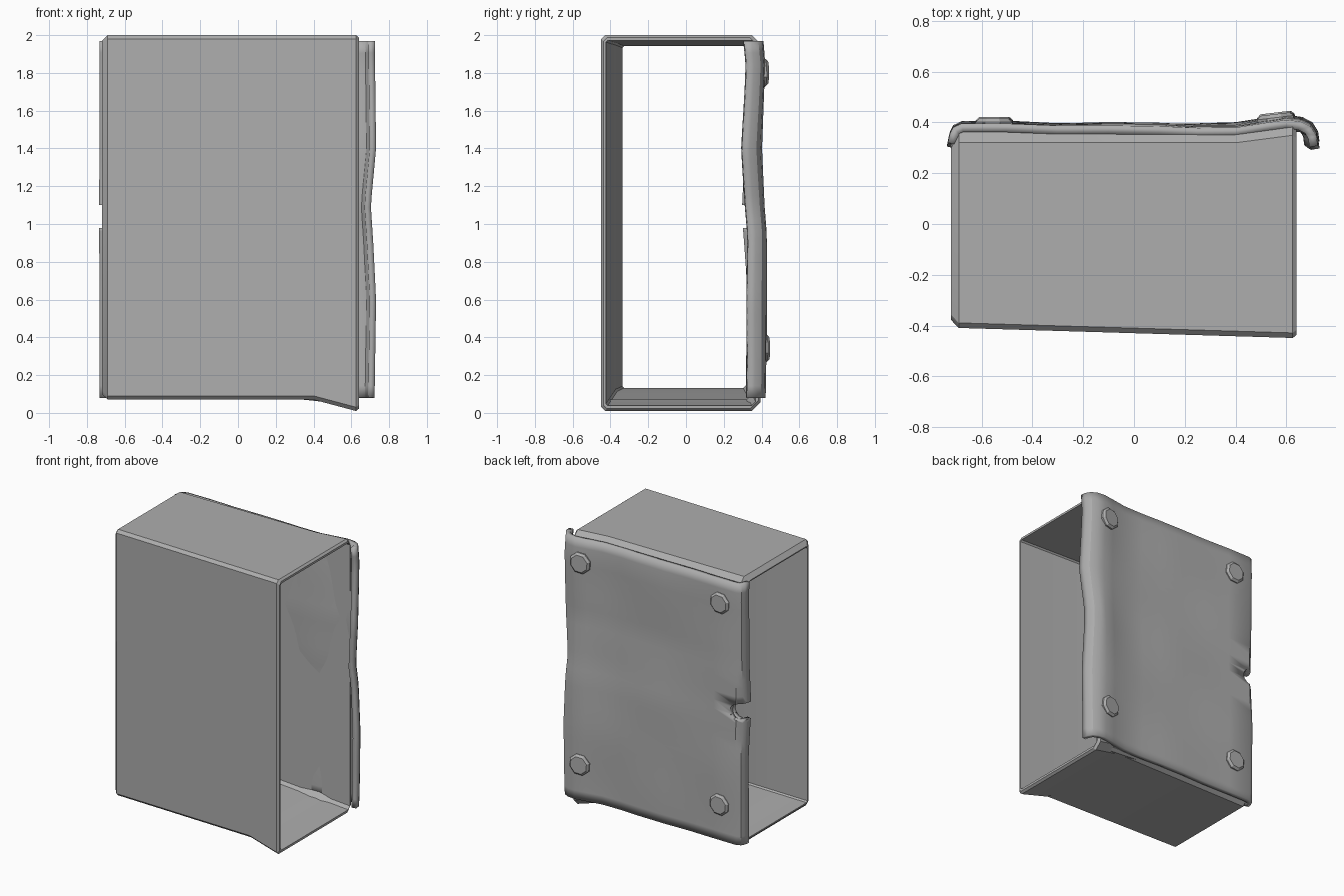
import bpy, bmesh, math
from mathutils import Matrix

cube = bpy.data.objects.get("Cube")
if cube:
    bpy.data.objects.remove(cube, do_unlink=True)

metal = bpy.data.materials.new("dull_grey_metal")
metal.use_nodes = True
grey = (0.42, 0.42, 0.42, 1)
metal.diffuse_color = grey
metal.node_tree.nodes["Principled BSDF"].inputs["Base Color"].default_value = grey


def make(name, bm, angle=30):
    bmesh.ops.recalc_face_normals(bm, faces=bm.faces)
    mesh = bpy.data.meshes.new(name)
    bm.to_mesh(mesh)
    bm.free()
    mesh.materials.append(metal)
    ob = bpy.data.objects.new(name, mesh)
    bpy.context.collection.objects.link(ob)
    bpy.context.view_layer.objects.active = ob
    ob.select_set(True)
    bpy.ops.object.shade_smooth_by_angle(angle=math.radians(angle))
    ob.select_set(False)
    return ob


def lerp(points, t):
    for (a, va), (b, vb) in zip(points, points[1:]):
        if t <= b:
            return va + (vb - va) * max(0, (t - a) / (b - a))
    return points[-1][1]


def section(front, back, low, high, c, cb):
    """Chamfered rectangle in the y-z plane; c front chamfer, cb back chamfer."""
    return [(front + c, low), (front, low + c), (front, high - c), (front + c, high),
            (back - cb, high), (back, high - cb), (back, low + cb), (back - cb, low)]


# open sleeve: outer walls along x, then inner walls back again
def outer(x, inset=0.0):
    front = -0.43 - 0.03 * x
    back = lerp([(0.4, 0.365), (0.63, 0.395)], x)
    low = lerp([(0.4, 0.07), (0.62, 0.01)], x)
    return section(front + inset, back - inset, low + inset, 2 - inset, 0.02, 0.045)


def inner(x, t):
    front = -0.43 - 0.03 * x
    back = lerp([(0.4, 0.365), (0.63, 0.395)], x)
    low = lerp([(0.4, 0.07), (0.62, 0.01)], x)
    return section(front + t, back - 0.02 - 0.25 * t, low + 0.015 + 0.55 * t,
                   1.985 - 0.5 * t, 0.01, 0.02)


loops = [(-0.72, outer(-0.72, 0.03)), (-0.69, outer(-0.69)), (0.4, outer(0.4)),
         (0.625, outer(0.625)), (0.64, outer(0.64, 0.012)), (0.64, inner(0.64, 0.025)),
         (-0.08, inner(-0.08, 0.055)), (-0.3, inner(-0.3, 0.085)),
         (-0.5, inner(-0.5, 0.06)), (-0.72, inner(-0.72, 0.045))]
bm = bmesh.new()
rings = [[bm.verts.new((x, y, z)) for y, z in pts] for x, pts in loops]
for i, a in enumerate(rings):
    b = rings[(i + 1) % len(rings)]
    for j in range(8):
        k = (j + 1) % 8
        bm.faces.new((a[j], a[k], b[k], b[j]))
sleeve = make("sleeve", bm)

# dented back sheet with a lip curled over each side
profile = [(-0.733, 0.325), (-0.725, 0.36), (-0.712, 0.385), (-0.68, 0.4), (-0.5, 0.4),
           (-0.3, 0.393), (-0.1, 0.395), (0.1, 0.393), (0.25, 0.388), (0.4, 0.39),
           (0.52, 0.41), (0.6, 0.422), (0.66, 0.415), (0.7, 0.395), (0.722, 0.36), (0.728, 0.32)]
sway = [(0.08, 0.0), (0.3, 0.004), (0.6, 0.008), (0.95, 0.006), (1.1, -0.006),
        (1.4, -0.02), (1.65, -0.01), (1.85, -0.002), (1.97, -0.012)]
lip = [(0.08, -0.005), (0.6, 0.003), (0.9, -0.012), (1.1, -0.025), (1.4, 0.003), (1.97, -0.004)]


def sheet_point(x, y, z):
    if x > 0.63:
        x += lerp(lip, z)
    near_notch = max(0, 1 - abs(z - 1.04) / 0.32)
    if x < -0.7:
        y -= 0.022 * near_notch
        x -= 0.004 * near_notch
    dent = 0.004 * math.sin(7 * x + 2) * math.sin(8 * z)
    weight = 0.4 + 0.6 * min(1, max(0, x + 0.4))
    return x, y + lerp(sway, z) * weight + dent, z


bm = bmesh.new()
rows = 30
grid = [[bm.verts.new(sheet_point(x, y, 0.08 + 1.89 * r / rows)) for x, y in profile]
        for r in range(rows + 1)]
for r in range(rows):
    for i in range(len(profile) - 1):
        bm.faces.new((grid[r][i], grid[r + 1][i], grid[r + 1][i + 1], grid[r][i + 1]))
bmesh.ops.recalc_face_normals(bm, faces=bm.faces)
flip = sum(f.normal.y for f in bm.faces) < 0
sheet = make("back_sheet", bm)
thick = sheet.modifiers.new("thickness", "SOLIDIFY")
thick.thickness = 0.034
thick.offset = 1 if flip else -1

# rounded notch cut through the side lip
bm = bmesh.new()
notch = [(-0.85, -0.06), (-0.69, -0.06)]
notch += [(-0.69 + 0.06 * math.cos(a), 0.06 * math.sin(a))
          for a in (-1.05, -0.52, 0, 0.52, 1.05)]
notch += [(-0.69, 0.06), (-0.85, 0.06)]
face = bm.faces.new([bm.verts.new((x, 0.2, 1.04 + z)) for x, z in notch])
ext = bmesh.ops.extrude_face_region(bm, geom=[face])
for v in ext["geom"]:
    if isinstance(v, bmesh.types.BMVert):
        v.co.y = 0.55
cutter = make("notch_cutter", bm)
cutter.hide_render = True
cutter.display_type = "WIRE"
cutter.hide_set(True)
for ob in (sheet, sleeve):
    cut = ob.modifiers.new("notch", "BOOLEAN")
    cut.operation = "DIFFERENCE"
    cut.solver = "EXACT"
    cut.object = cutter

# four faceted bolt heads
for x, y, tilt, side in ((-0.55, 0.39, 0, "right"), (0.56, 0.408, 0.12, "left")):
    for z, level in ((0.34, "lower"), (1.8, "upper")):
        bm = bmesh.new()
        bmesh.ops.create_cone(bm, cap_ends=True, segments=8, radius1=0.078,
                              radius2=0.078, depth=0.05)
        top = [e for e in bm.edges if all(v.co.z > 0 for v in e.verts)]
        bmesh.ops.bevel(bm, geom=top, offset=0.014, segments=1, affect="EDGES")
        bm.transform(Matrix.Translation((x, y + (0.006 if level == "lower" else 0), z))
                     @ Matrix.Rotation(tilt, 4, "Z")
                     @ Matrix.Rotation(-math.pi / 2, 4, "X")
                     @ Matrix.Rotation(0.3, 4, "Z"))
        make(f"{level}_{side}_bolt", bm, 20)
